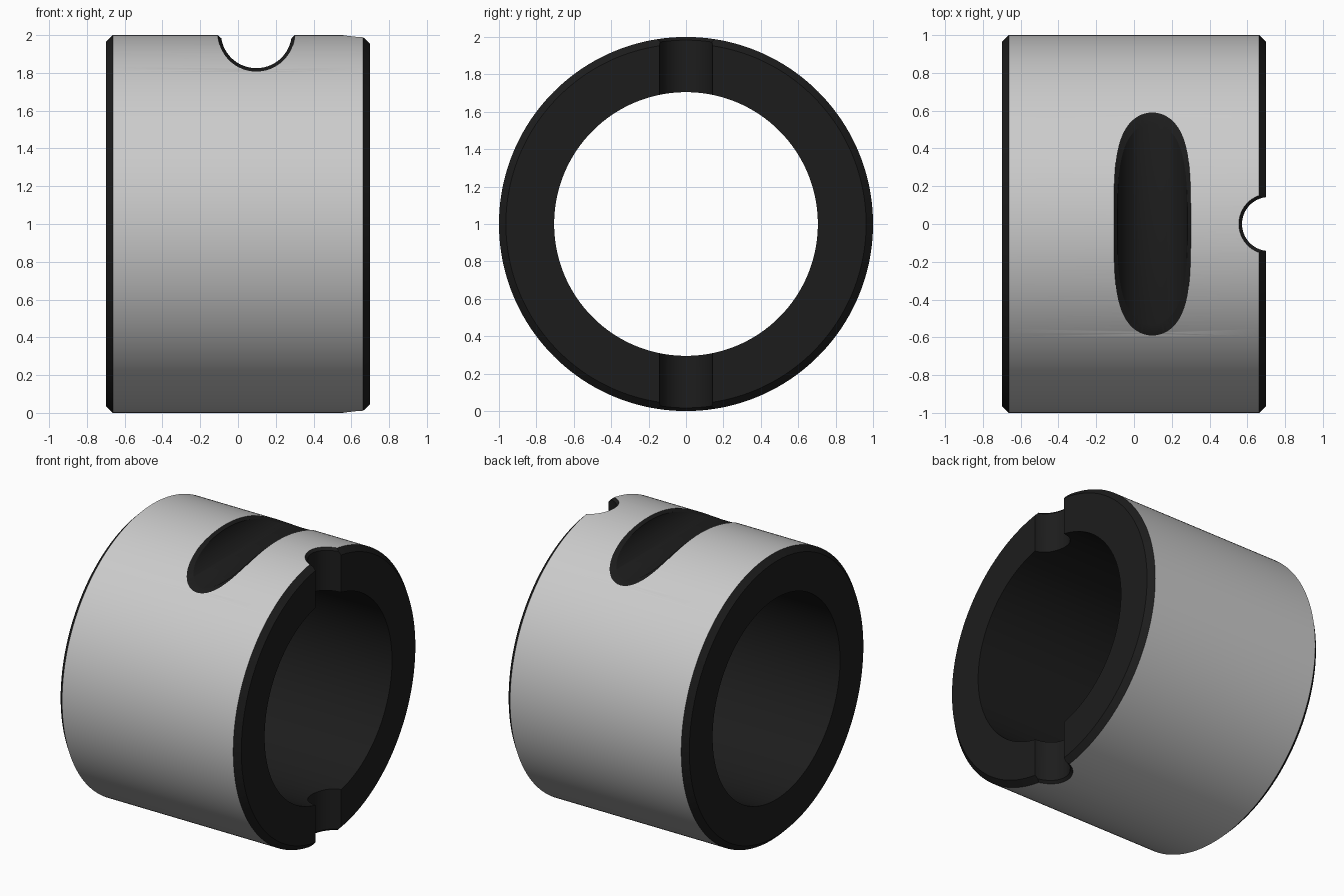
import bpy, bmesh
from math import sin, cos, pi, sqrt, radians, hypot, copysign
from mathutils import Vector

if "Cube" in bpy.data.objects:
    bpy.data.objects.remove(bpy.data.objects["Cube"])

R_OUT, R_IN, HALF, CH = 1.0, 0.705, 0.7, 0.037
GX, GZ, GR = 0.097, 2.013, 0.188      # oil groove: cylinder along y
NX, NR = 0.715, 0.143                 # end notch: cylinder along z
EDGE = 0.017                          # small chamfer at groove and notch rims


def loft(name, rings):
    """Closed tube of quads through a looped list of closed rings."""
    bm = bmesh.new()
    vs = [[bm.verts.new(p) for p in ring] for ring in rings]
    n, m = len(vs), len(vs[0])
    for i in range(n):
        for j in range(m):
            a, b = vs[i], vs[(i + 1) % n]
            bm.faces.new((a[j], a[(j + 1) % m], b[(j + 1) % m], b[j]))
    bmesh.ops.recalc_face_normals(bm, faces=bm.faces)
    me = bpy.data.meshes.new(name)
    bm.to_mesh(me)
    bm.free()
    ob = bpy.data.objects.new(name, me)
    bpy.context.collection.objects.link(ob)
    return ob


def cut(target, cutter):
    cutter.hide_render = True
    mod = target.modifiers.new("cut", 'BOOLEAN')
    mod.operation, mod.solver, mod.object = 'DIFFERENCE', 'EXACT', cutter
    bpy.context.view_layer.objects.active = target
    bpy.ops.object.modifier_apply(modifier=mod.name)
    bpy.data.objects.remove(cutter)


def cylinder(radius, loc, rot):
    bpy.ops.mesh.primitive_cylinder_add(vertices=128, radius=radius, depth=3,
                                        location=loc, rotation=rot)
    return bpy.context.object


def groove_point(r, rc, t):
    """Where the bush radius r meets a groove of radius rc."""
    lo, hi = GZ - rc, 1 + r
    z = lo + (hi - lo) * cos(t) ** 2
    x = copysign(sqrt(max(0, rc * rc - (GZ - z) ** 2)), cos(t))
    y = copysign(sqrt(max(0, r * r - (z - 1) ** 2)), sin(t))
    return Vector((GX + x, y, z))


def notch_point(r, rc, t, side):
    y = rc * sin(t)
    return Vector((NX + rc * cos(t), y, 1 + side * sqrt(r * r - y * y)))


def rim_cutter(point, base):
    """Wedge ring that chamfers the rim of a cut."""
    e = 0.008
    section = [(R_OUT + e, base + EDGE + e), (R_OUT - EDGE - e, base - e),
               (R_OUT + e, base - 2 * e)]
    n = 160
    return loft("rim_cutter", [[point(r, rc, (i + 0.5) * 2 * pi / n) for r, rc in section]
                               for i in range(n)])


# Bush body: chamfered ring turned about the x axis
profile = [(-HALF, R_IN), (-HALF, R_OUT - CH), (-HALF + CH, R_OUT),
           (HALF - CH, R_OUT), (HALF, R_OUT - CH), (HALF, R_IN)]
N = 256
bush = loft("bush", [[(x, r * sin(i * 2 * pi / N), 1 + r * cos(i * 2 * pi / N))
                      for x, r in profile] for i in range(N)])

# Groove across the top and notches in the end face
cut(bush, cylinder(GR, (GX, 0, GZ), (pi / 2, 0, 0)))
cut(bush, cylinder(NR, (NX, 0, 1), (0, 0, 0)))
cut(bush, rim_cutter(groove_point, GR))
for side in (1, -1):
    cut(bush, rim_cutter(lambda r, rc, t: notch_point(r, rc, t, side), NR))

# Bright ground outside, black elsewhere
steel = bpy.data.materials.new("bright_steel")
steel.diffuse_color = (0.8, 0.8, 0.8, 1)
steel.use_nodes = True
steel.node_tree.nodes["Principled BSDF"].inputs["Base Color"].default_value = steel.diffuse_color
black = bpy.data.materials.new("black_finish")
black.diffuse_color = (0.012, 0.012, 0.012, 1)
black.use_nodes = True
black.node_tree.nodes["Principled BSDF"].inputs["Base Color"].default_value = black.diffuse_color
me = bush.data
me.materials.clear()
me.materials.append(steel)
me.materials.append(black)
for p in me.polygons:
    outer = all(hypot(me.vertices[v].co.y, me.vertices[v].co.z - 1) > R_OUT - 0.0015
                for v in p.vertices) and abs(p.normal.x) < 0.05
    p.material_index = 0 if outer else 1

bpy.ops.object.select_all(action='DESELECT')
bush.select_set(True)
bpy.context.view_layer.objects.active = bush
bpy.ops.object.shade_smooth_by_angle(angle=radians(20))
